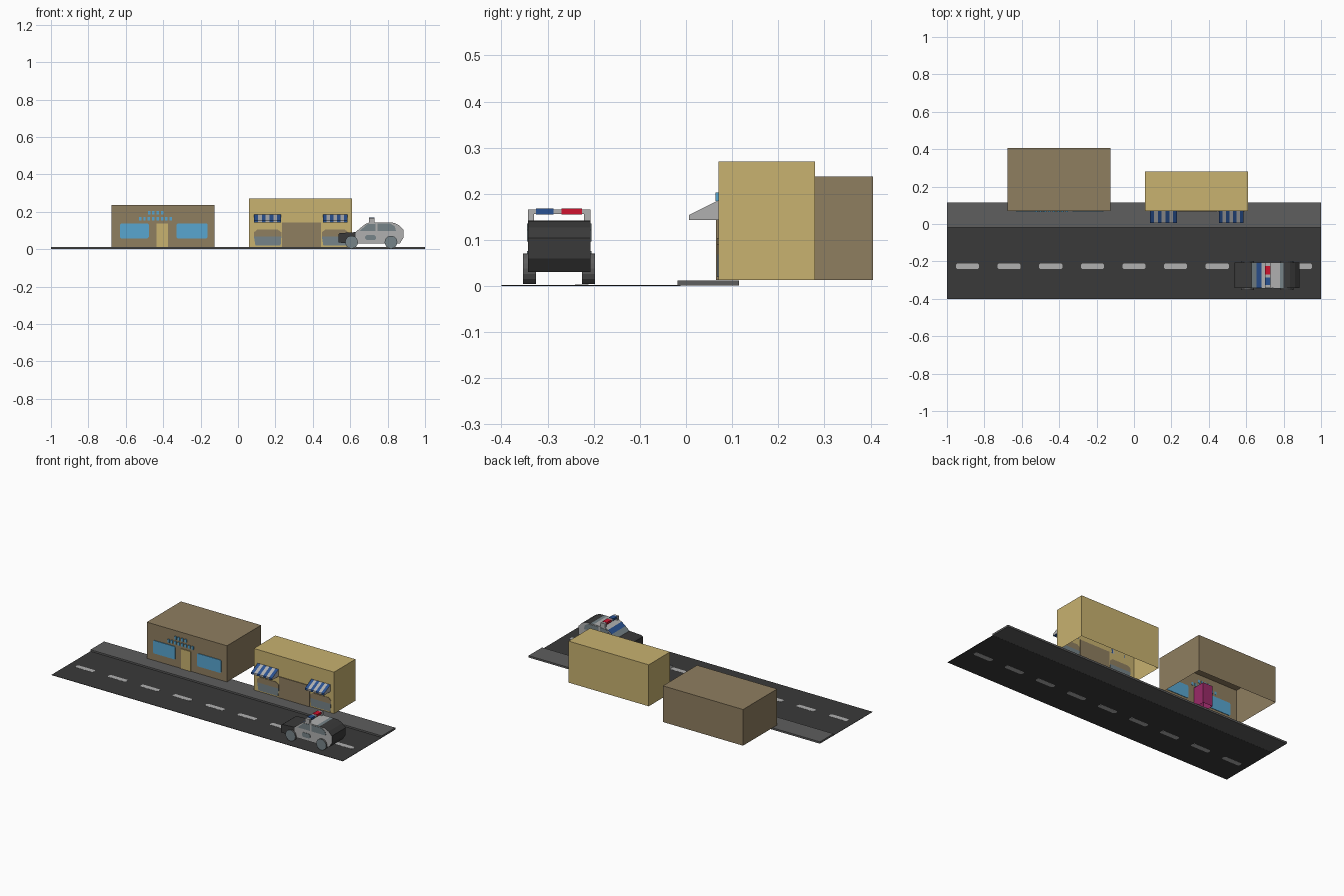
import bpy, bmesh, math
from mathutils import Vector

if "Cube" in bpy.data.objects:
    bpy.data.objects.remove(bpy.data.objects["Cube"])


def make_mat(name, hexcol):
    rgb = [int(hexcol[i:i + 2], 16) / 255 for i in (0, 2, 4)]
    lin = [c / 12.92 if c <= 0.04045 else ((c + 0.055) / 1.055) ** 2.4 for c in rgb]
    m = bpy.data.materials.new(name)
    m.diffuse_color = (*lin, 1)
    m.use_nodes = True
    m.node_tree.nodes["Principled BSDF"].inputs["Base Color"].default_value = m.diffuse_color
    return m


PALETTE = {"asphalt": "3A3A3A", "pavement": "5E5E5E", "brown": "8F7E60", "tan": "C8B270",
           "glass_blue": "58A6D0", "light_grey": "B0B0B0", "blue": "2A5292", "red": "D0122E",
           "slate": "768388", "magenta": "9A2A68"}
MATS = {k: make_mat(k, v) for k, v in PALETTE.items()}


def finish(name, bm, rule):
    """Make an object; rule is a colour name or a function of a face."""
    bm.normal_update()
    me = bpy.data.meshes.new(name)
    slots = []
    for f in bm.faces:
        col = rule(f) if callable(rule) else rule
        if col not in slots:
            slots.append(col)
            me.materials.append(MATS[col])
        f.material_index = slots.index(col)
    bm.to_mesh(me)
    bm.free()
    ob = bpy.data.objects.new(name, me)
    bpy.context.collection.objects.link(ob)
    return ob


def prism_into(bm, pts, axis, lo, hi):
    def at(p, d):
        return {"x": (d, p[0], p[1]), "y": (p[0], d, p[1]), "z": (p[0], p[1], d)}[axis]
    a = [bm.verts.new(at(p, lo)) for p in pts]
    b = [bm.verts.new(at(p, hi)) for p in pts]
    n = len(pts)
    faces = [bm.faces.new(a), bm.faces.new(b)]
    faces += [bm.faces.new((a[i], a[(i + 1) % n], b[(i + 1) % n], b[i])) for i in range(n)]
    bmesh.ops.recalc_face_normals(bm, faces=faces)


def prism(name, pts, axis, lo, hi, rule):
    bm = bmesh.new()
    prism_into(bm, pts, axis, lo, hi)
    return finish(name, bm, rule)


def box(name, x0, x1, y0, y1, z0, z1, rule, drop=None):
    bm = bmesh.new()
    prism_into(bm, [(x0, y0), (x1, y0), (x1, y1), (x0, y1)], "z", z0, z1)
    if drop:
        d = Vector(drop)
        bmesh.ops.delete(bm, geom=[f for f in bm.faces if f.normal.dot(d) > 0.9], context="FACES")
    return finish(name, bm, rule)


def chamfered(x0, x1, z0, z1, c):
    return [(x0 + c, z0), (x1 - c, z0), (x1, z0 + c), (x1, z1 - c),
            (x1 - c, z1), (x0 + c, z1), (x0, z1 - c), (x0, z0 + c)]


# Road, lane dashes (seen from both sides) and pavement
box("road", -1, 1, -0.4, -0.012, 0.0005, 0.0025, "asphalt")
for i in range(9):
    x = -0.89 + 0.2225 * i
    prism(f"lane_dash_{i}", chamfered(x - 0.062, x + 0.062, -0.241, -0.211, 0.007),
          "z", 0, 0.0033, "light_grey")
box("pavement", -1, 1, -0.018, 0.115, 0.001, 0.0125, "pavement")

# Brown shop: open-bottomed shell, windows, doorway, abstract sign blocks
DOWN = (0, 0, -1)
box("brown_shop", -0.675, -0.125, 0.07, 0.405, 0.0126, 0.237, "brown", DOWN)
for side, x0, x1 in (("left", -0.63, -0.477), ("right", -0.328, -0.163)):
    prism(f"shop_window_{side}", chamfered(x0, x1, 0.058, 0.138, 0.006), "y", 0.066, 0.073, "glass_blue")
box("shop_door", -0.437, -0.373, 0.066, 0.071, 0.0126, 0.136, "tan")
box("doorway_box", -0.437, -0.37, 0.0715, 0.15, 0.0126, 0.14, "magenta", DOWN)
for row, (z0, z1, x0, count) in enumerate(((0.184, 0.203, -0.482, 4), (0.153, 0.172, -0.53, 8))):
    for i in range(count):
        x = x0 + i * 0.0235
        box(f"sign_block_{row}_{i}", x, x + 0.013, 0.064, 0.072, z0, z1, "glass_blue")

# Tan shop: open-bottomed shell, double door, arched windows
box("tan_shop", 0.06, 0.61, 0.07, 0.28, 0.0126, 0.27, "tan", DOWN)
box("double_door", 0.235, 0.445, 0.0655, 0.0725, 0.0126, 0.143, "brown")
for side, x0, x1 in (("left", 0.085, 0.232), ("right", 0.448, 0.59)):
    prism(f"arched_window_{side}",
          [(x0, 0.068), (x1, 0.068), (x1, 0.09), (x1 - 0.018, 0.104), (x0 + 0.018, 0.104), (x0, 0.09)],
          "y", 0.067, 0.073, "brown")
    prism(f"window_pane_{side}", [(x0 + 0.008, 0.02), (x1 - 0.004, 0.02), (x1, 0.068), (x0, 0.068)],
          "y", 0.067, 0.073, "slate")


# Striped awnings
def awning(name, x0, x1, n=7):
    bm = bmesh.new()
    w = (x1 - x0) / n
    for i in range(n):
        prism_into(bm, [(0.006, 0.143), (0.07, 0.143), (0.07, 0.186), (0.006, 0.154)],
                   "x", x0 + i * w, x0 + (i + 1) * w)
    # remove the hidden walls between stripes
    inner = [f for f in bm.faces if abs(f.normal.x) > 0.9
             and x0 + 1e-4 < f.calc_center_median().x < x1 - 1e-4]
    bmesh.ops.delete(bm, geom=inner, context="FACES")

    def rule(f):
        if abs(f.normal.x) > 0.9:
            return "light_grey"
        return "light_grey" if int((f.calc_center_median().x - x0) / w) % 2 else "blue"
    finish(name, bm, rule)


awning("awning_left", 0.086, 0.23)
awning("awning_right", 0.455, 0.586)

# Patrol car: dark hood and cabin coloured by face direction and position
Y0, Y1 = -0.343, -0.207
prism("car_hood", [(0.536, 0.035), (0.628, 0.03), (0.628, 0.091), (0.545, 0.086), (0.536, 0.08)],
      "y", Y0, Y1, "asphalt")


def cabin_rule(f):
    n, c = f.normal, f.calc_center_median()
    if abs(n.y) > 0.5:
        return "light_grey"
    if n.z < -0.5 or c.x > 0.8 or c.x < 0.629:
        return "asphalt"
    if c.x > 0.78:
        return "slate"
    return "blue" if 0.655 < c.x < 0.675 else "slate" if c.x < 0.655 else "light_grey"


prism("car_cabin", [(0.628, 0.03), (0.865, 0.03), (0.884, 0.06), (0.884, 0.104), (0.862, 0.127),
                    (0.835, 0.141), (0.8, 0.142), (0.78, 0.142), (0.7, 0.142), (0.681, 0.134),
                    (0.655, 0.114), (0.628, 0.091)], "y", Y0, Y1, cabin_rule)

# Side windows, door patches and wheels on both sides
for side, y, s in (("near", Y0, -1), ("far", Y1, 1)):
    lo, hi = sorted((y - s * 0.002, y + s * 0.002))
    prism(f"car_front_window_{side}", [(0.65, 0.097), (0.735, 0.097), (0.735, 0.136), (0.692, 0.134)],
          "y", lo, hi, "slate")
    prism(f"car_rear_window_{side}", [(0.745, 0.097), (0.845, 0.097), (0.838, 0.122), (0.815, 0.136), (0.745, 0.136)],
          "y", lo, hi, "slate")
    prism(f"door_patch_{side}", chamfered(0.68, 0.737, 0.048, 0.076, 0.008), "y", lo, hi, "slate")
    for end, x in (("front", 0.607), ("rear", 0.818)):
        ring = [(x + 0.034 * math.cos(i * math.pi / 9), 0.0375 + 0.034 * math.sin(i * math.pi / 9))
                for i in range(18)]
        a, b = sorted((y + s * 0.01, y - s * 0.018))
        prism(f"wheel_{end}_{side}", ring, "y", a, b,
              lambda f: "slate" if abs(f.normal.y) > 0.9 else "pavement")
    # light bar feet
    a, b = sorted((y, y - s * 0.014))
    box(f"light_bar_foot_{side}", 0.701, 0.731, a, b, 0.14, 0.166, "light_grey")

# Roof light bar
for name, a, b, z, col in (("blue_lamp", -0.325, -0.287, 0.168, "blue"),
                           ("red_lamp", -0.27, -0.225, 0.168, "red"),
                           ("light_bar", -0.329, -0.221, 0.166, "light_grey")):
    g = 0.001 if "lamp" in name else 0
    box(name, 0.702 - g, 0.73 + g, a, b, 0.156 - g, z, col)
